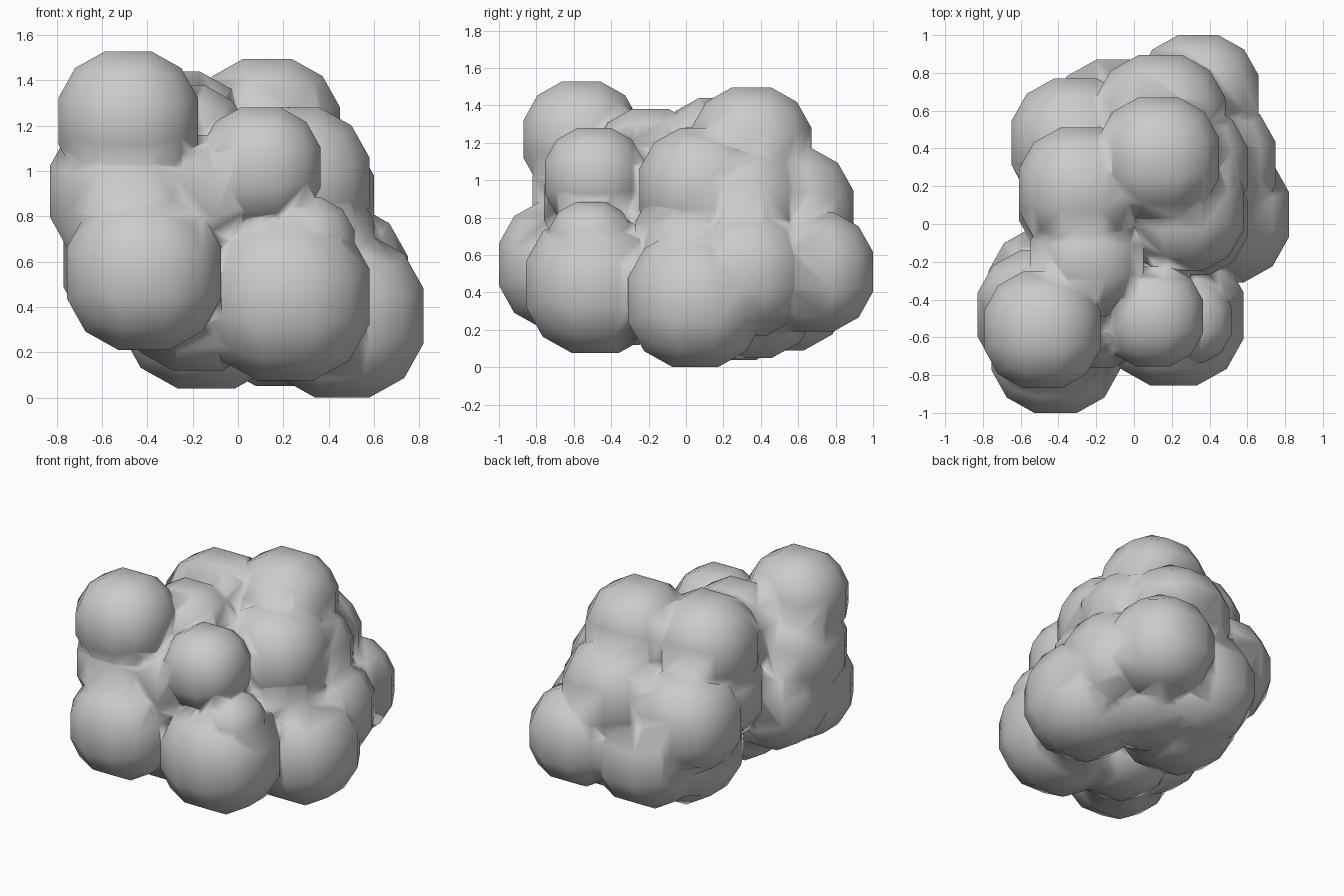
import bpy, bmesh
from mathutils import Vector

if "Cube" in bpy.data.objects:
    bpy.data.objects.remove(bpy.data.objects["Cube"])

# Lobes of the clump: centre x, y, z and half width
LOBES = [
    # front left cluster
    (-0.485, -0.56, 1.22, 0.308), (-0.415, -0.66, 0.55, 0.34),
    (-0.49, -0.48, 0.91, 0.34), (-0.43, -0.36, 0.60, 0.34),
    (-0.18, -0.36, 0.45, 0.33), (-0.20, -0.48, 0.88, 0.28),
    # front right cluster
    (0.10, -0.49, 1.015, 0.265), (0.29, -0.51, 0.66, 0.225),
    (0.21, -0.485, 0.445, 0.37),
    # bridge between front and back
    (-0.25, -0.19, 1.08, 0.30), (-0.02, -0.22, 0.70, 0.32),
    # upper back
    (0.13, 0.35, 1.175, 0.32), (-0.28, 0.18, 1.11, 0.33),
    (0.25, 0.08, 0.95, 0.33), (0.27, 0.30, 0.87, 0.33),
    # right side and back
    (0.46, 0.05, 0.36, 0.36), (0.41, 0.32, 0.51, 0.34),
    (0.34, 0.68, 0.51, 0.32), (0.14, 0.55, 0.83, 0.345),
    (0.30, 0.03, 0.68, 0.30),
    # left side and back
    (-0.08, 0.51, 0.45, 0.36), (-0.31, 0.43, 0.69, 0.34),
    (-0.28, 0.13, 0.77, 0.33), (-0.14, 0.25, 0.42, 0.38),
    (0.20, 0.34, 0.41, 0.36),
]


def lobe(name, x, y, z, half):
    """Low-poly ball: a cube with 3 x 3 faces per side, pushed out to a sphere."""
    bm = bmesh.new()
    bmesh.ops.create_cube(bm, size=2)
    bmesh.ops.subdivide_edges(bm, edges=bm.edges[:], cuts=2, use_grid_fill=True)
    radius = half / 0.905
    for v in bm.verts:
        v.co = v.co.normalized() * radius + Vector((x, y, z))
    for f in bm.faces:
        f.smooth = True
    me = bpy.data.meshes.new(name)
    bm.to_mesh(me)
    bm.free()
    return bpy.data.objects.new(name, me)


# First lobe is the body, the others are fused into it
body = lobe("foliage_clump", *LOBES[0])
bpy.context.scene.collection.objects.link(body)
parts = bpy.data.collections.new("lobes")
bpy.context.scene.collection.children.link(parts)
for i, spec in enumerate(LOBES[1:]):
    ob = lobe("lobe_%d" % i, *spec)
    ob.hide_render = True
    parts.objects.link(ob)

mod = body.modifiers.new("fuse", 'BOOLEAN')
mod.operation = 'UNION'
mod.solver = 'EXACT'
mod.operand_type = 'COLLECTION'
mod.collection = parts
mod.use_self = True

# Bake the fused skin and drop the helper lobes
dg = bpy.context.evaluated_depsgraph_get()
skin = bpy.data.meshes.new_from_object(body.evaluated_get(dg))
body.modifiers.clear()
body.data = skin
for ob in list(parts.objects):
    bpy.data.objects.remove(ob)
bpy.data.collections.remove(parts)

# Clean slivers, keep soft shading across the creases
bm = bmesh.new()
bm.from_mesh(skin)
bmesh.ops.remove_doubles(bm, verts=bm.verts[:], dist=0.004)
for f in bm.faces:
    f.smooth = True
bm.to_mesh(skin)
bm.free()
